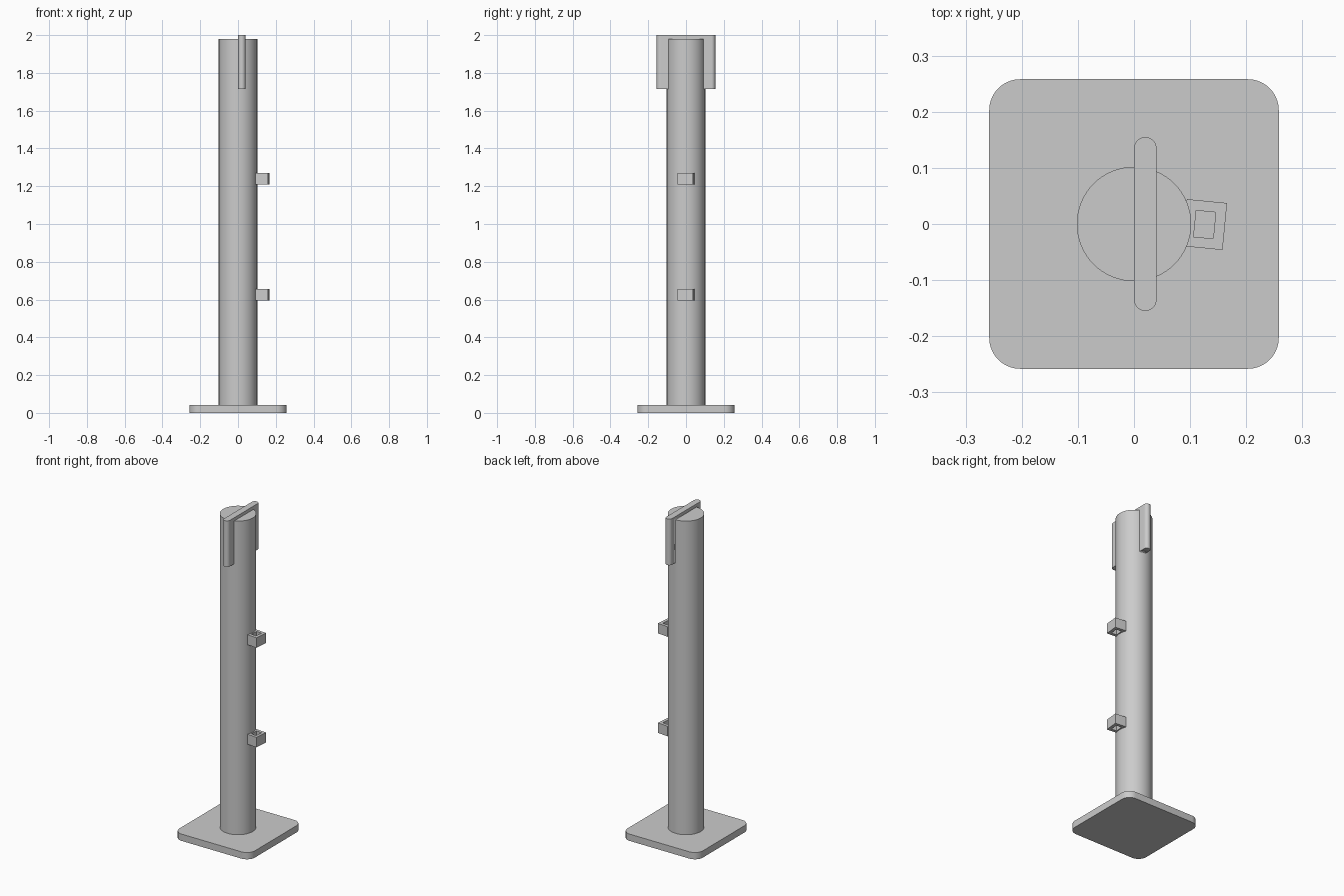
import bpy, bmesh, math
from mathutils import Matrix

cube = bpy.data.objects.get("Cube")
if cube:
    bpy.data.objects.remove(cube, do_unlink=True)

grey = bpy.data.materials.new("plain grey")
grey.use_nodes = True
grey.diffuse_color = (0.6, 0.6, 0.6, 1)
grey.node_tree.nodes["Principled BSDF"].inputs["Base Color"].default_value = (0.6, 0.6, 0.6, 1)


def finish(name, bm):
    """Turn a bmesh into a smooth-sided object with sharp edges."""
    bmesh.ops.recalc_face_normals(bm, faces=bm.faces)
    mesh = bpy.data.meshes.new(name)
    bm.to_mesh(mesh)
    bm.free()
    mesh.materials.append(grey)
    obj = bpy.data.objects.new(name, mesh)
    bpy.context.collection.objects.link(obj)
    bpy.ops.object.select_all(action='DESELECT')
    obj.select_set(True)
    bpy.context.view_layer.objects.active = obj
    bpy.ops.object.shade_smooth_by_angle(angle=math.radians(30))
    return obj


def rounded_slab(name, cx, half_x, half_y, radius, z0, z1, steps=10):
    """Prism with a rounded rectangle outline."""
    bm = bmesh.new()
    ring = []
    for quarter, (sx, sy) in enumerate([(1, 1), (-1, 1), (-1, -1), (1, -1)]):
        for i in range(steps + 1):
            a = math.pi / 2 * (quarter + i / steps)
            ring.append(bm.verts.new((cx + sx * (half_x - radius) + radius * math.cos(a),
                                      sy * (half_y - radius) + radius * math.sin(a), z0)))
    face = bm.faces.new(ring)
    top = bmesh.ops.extrude_face_region(bm, geom=[face])["geom"]
    bmesh.ops.translate(bm, vec=(0, 0, z1 - z0),
                        verts=[v for v in top if isinstance(v, bmesh.types.BMVert)])
    bmesh.ops.remove_doubles(bm, verts=bm.verts, dist=1e-5)
    return finish(name, bm)


def cylinder(name, radius, z0, z1):
    bm = bmesh.new()
    bmesh.ops.create_cone(bm, cap_ends=True, segments=64, radius1=radius, radius2=radius,
                          depth=z1 - z0, matrix=Matrix.Translation((0, 0, (z0 + z1) / 2)))
    return finish(name, bm)


def loop_bracket(name, z):
    """Square tube with a vertical opening, slightly turned on the post."""
    bm = bmesh.new()
    rings = []
    for hx, hy in ((0.036, 0.042), (0.0175, 0.0235)):
        for h in (-0.031, 0.031):
            rings.append([bm.verts.new((x * hx, y * hy, h))
                          for x, y in ((1, 1), (-1, 1), (-1, -1), (1, -1))])
    low, high, hole_low, hole_high = rings
    for a, b in ((low, high), (high, hole_high), (hole_high, hole_low), (hole_low, low)):
        for i in range(4):
            j = (i + 1) % 4
            bm.faces.new((a[i], a[j], b[j], b[i]))
    obj = finish(name, bm)
    obj.location = (0.126, -0.001, z)
    obj.rotation_euler.z = math.radians(-5.5)


# Base plate and post
rounded_slab("base_plate", 0, 0.258, 0.258, 0.055, 0, 0.042)
cylinder("post", 0.102, 0.042, 1.98)

# Saddle strap over the top, hollowed to fit the post
strap = rounded_slab("top_strap", 0.02, 0.02, 0.155, 0.0199, 1.715, 2.0)
cutter = cylinder("strap_cutter", 0.1, 1.6, 1.978)
cutter.hide_render = True
cutter.hide_viewport = True
cut = strap.modifiers.new("hollow", 'BOOLEAN')
cut.operation = 'DIFFERENCE'
cut.solver = 'EXACT'
cut.object = cutter

# Loop brackets on the side
loop_bracket("lower_loop", 0.625)
loop_bracket("upper_loop", 1.24)
